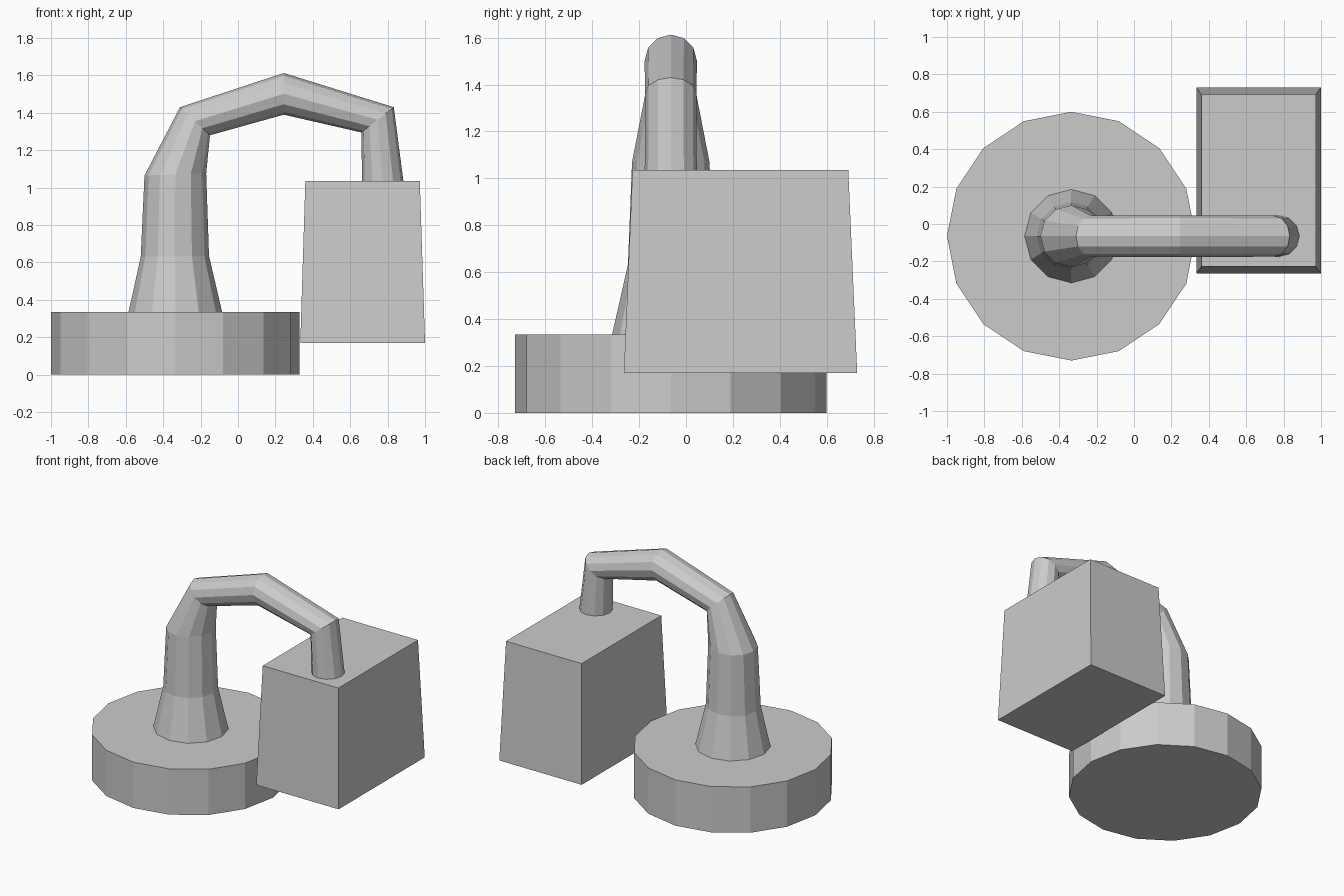
import bpy, bmesh
from math import cos, sin, tau
from mathutils import Vector

if "Cube" in bpy.data.objects:
    bpy.data.objects.remove(bpy.data.objects["Cube"])

CY = -0.065  # shared depth of base and pipe


def loft(name, rings):
    """Skin a list of equal-length vertex rings and cap both ends."""
    bm = bmesh.new()
    loops = [[bm.verts.new(p) for p in ring] for ring in rings]
    n = len(loops[0])
    for a, b in zip(loops, loops[1:]):
        for i in range(n):
            j = (i + 1) % n
            bm.faces.new((a[i], a[j], b[j], b[i]))
    bm.faces.new(loops[0])
    bm.faces.new(loops[-1])
    bmesh.ops.recalc_face_normals(bm, faces=bm.faces)
    mesh = bpy.data.meshes.new(name)
    bm.to_mesh(mesh)
    bm.free()
    obj = bpy.data.objects.new(name, mesh)
    bpy.context.collection.objects.link(obj)
    return obj


def circle(outer, inner, n):
    """Ring whose diameter runs between two (x, z) points."""
    o, i = Vector((outer[0], CY, outer[1])), Vector((inner[0], CY, inner[1]))
    centre, u = (o + i) / 2, (o - i) / 2
    v = Vector((0, u.length, 0))
    return [centre + u * cos(tau * k / n) + v * sin(tau * k / n) for k in range(n)]


def rect(x0, x1, y0, y1, z):
    return [(x0, y0, z), (x1, y0, z), (x1, y1, z), (x0, y1, z)]


# Round base disc
loft("base", [circle((-1.0, z), (0.33, z), 16) for z in (0, 0.335)])

# Curved pipe: (outer, inner) edge points along its path
path = [((-0.585, 0.335), (-0.085, 0.335)),
        ((-0.52, 0.63), (-0.155, 0.635)),
        ((-0.50, 1.065), (-0.17, 1.075)),
        ((-0.31, 1.43), (-0.15, 1.28)),
        ((0.245, 1.613), (0.245, 1.39)),
        ((0.833, 1.43), (0.66, 1.295)),
        ((0.885, 1.03), (0.663, 1.03))]
loft("pipe", [circle(o, i, 12) for o, i in path])

# Tapered hanging box
loft("hanging_box", [rect(0.333, 1.0, -0.265, 0.73, 0.17),
                     rect(0.36, 0.972, -0.228, 0.692, 1.035)])
